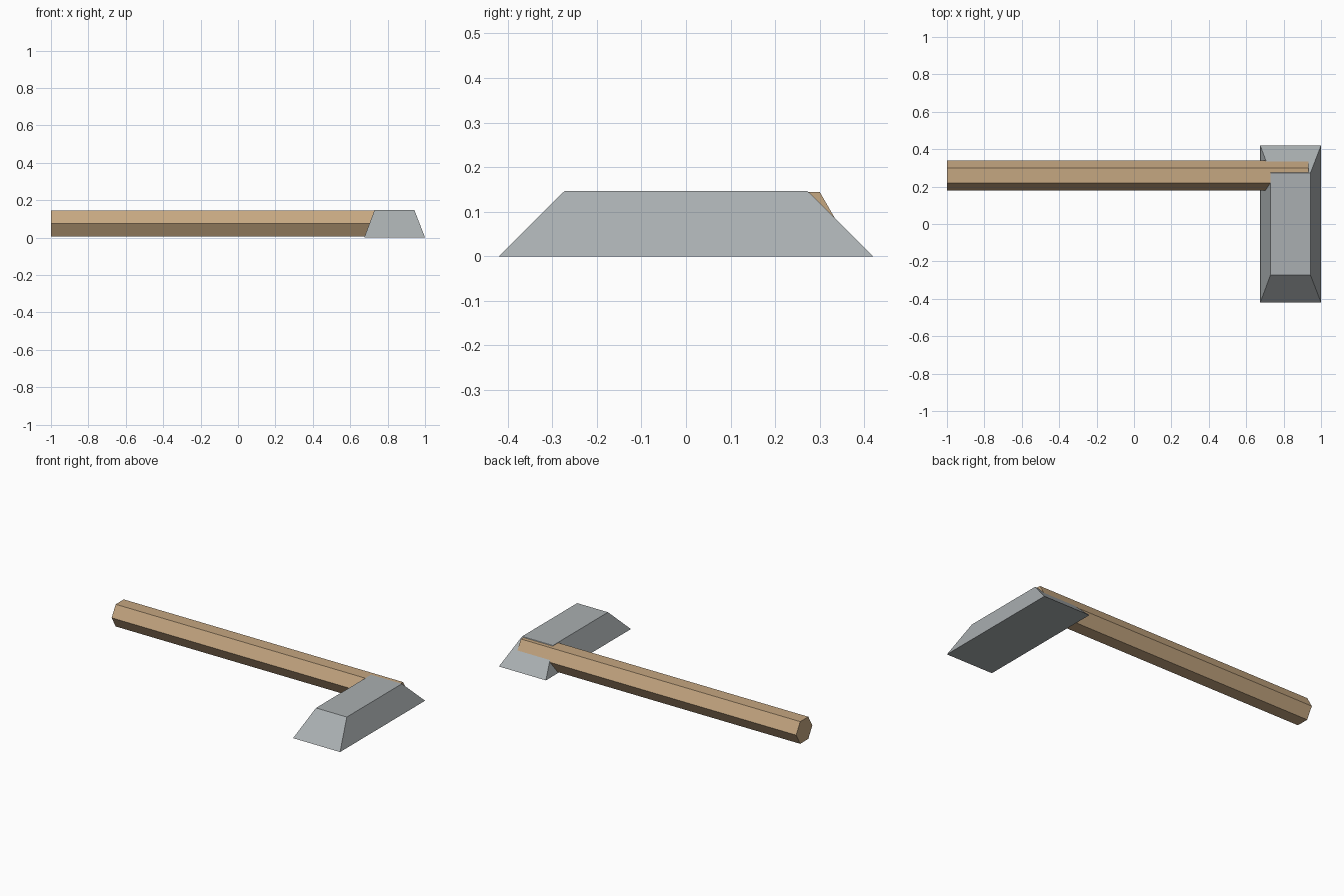
import bpy
import bmesh
import math
from mathutils import Vector

cube = bpy.data.objects.get("Cube")
if cube:
    bpy.data.objects.remove(cube, do_unlink=True)


def make_material(name, rgb):
    mat = bpy.data.materials.new(name)
    mat.use_nodes = True
    colour = (*rgb, 1.0)
    mat.diffuse_color = colour
    mat.node_tree.nodes["Principled BSDF"].inputs["Base Color"].default_value = colour
    return mat


def loft(name, start, end, mat):
    """Flat-sided solid between two matching loops of points."""
    bm = bmesh.new()
    a = [bm.verts.new(p) for p in start]
    b = [bm.verts.new(p) for p in end]
    count = len(a)
    bm.faces.new(a)
    bm.faces.new(b)
    for i in range(count):
        j = (i + 1) % count
        bm.faces.new((a[i], a[j], b[j], b[i]))
    bmesh.ops.recalc_face_normals(bm, faces=bm.faces)
    mesh = bpy.data.meshes.new(name)
    bm.to_mesh(mesh)
    bm.free()
    mesh.materials.append(mat)
    obj = bpy.data.objects.new(name, mesh)
    bpy.context.collection.objects.link(obj)
    return obj


def rectangle(x0, x1, half_y, z):
    return [Vector(p) for p in
            ((x0, -half_y, z), (x1, -half_y, z), (x1, half_y, z), (x0, half_y, z))]


def hexagon(x, y, z, radius):
    return [Vector((x, y + radius * math.cos(k * math.pi / 3),
                    z + radius * math.sin(k * math.pi / 3))) for k in range(6)]


wood = make_material("wood", (0.56, 0.385, 0.22))
steel = make_material("grey steel", (0.40, 0.43, 0.44))

# Six-sided shaft running along x into the head
loft("handle", hexagon(-1.0, 0.26, 0.075, 0.08),
     hexagon(0.932, 0.26, 0.075, 0.08), wood)

# Tapered block head, wide base and narrow top
loft("hammer_head", rectangle(0.675, 1.0, 0.42, 0.0),
     rectangle(0.73, 0.943, 0.272, 0.147), steel)
